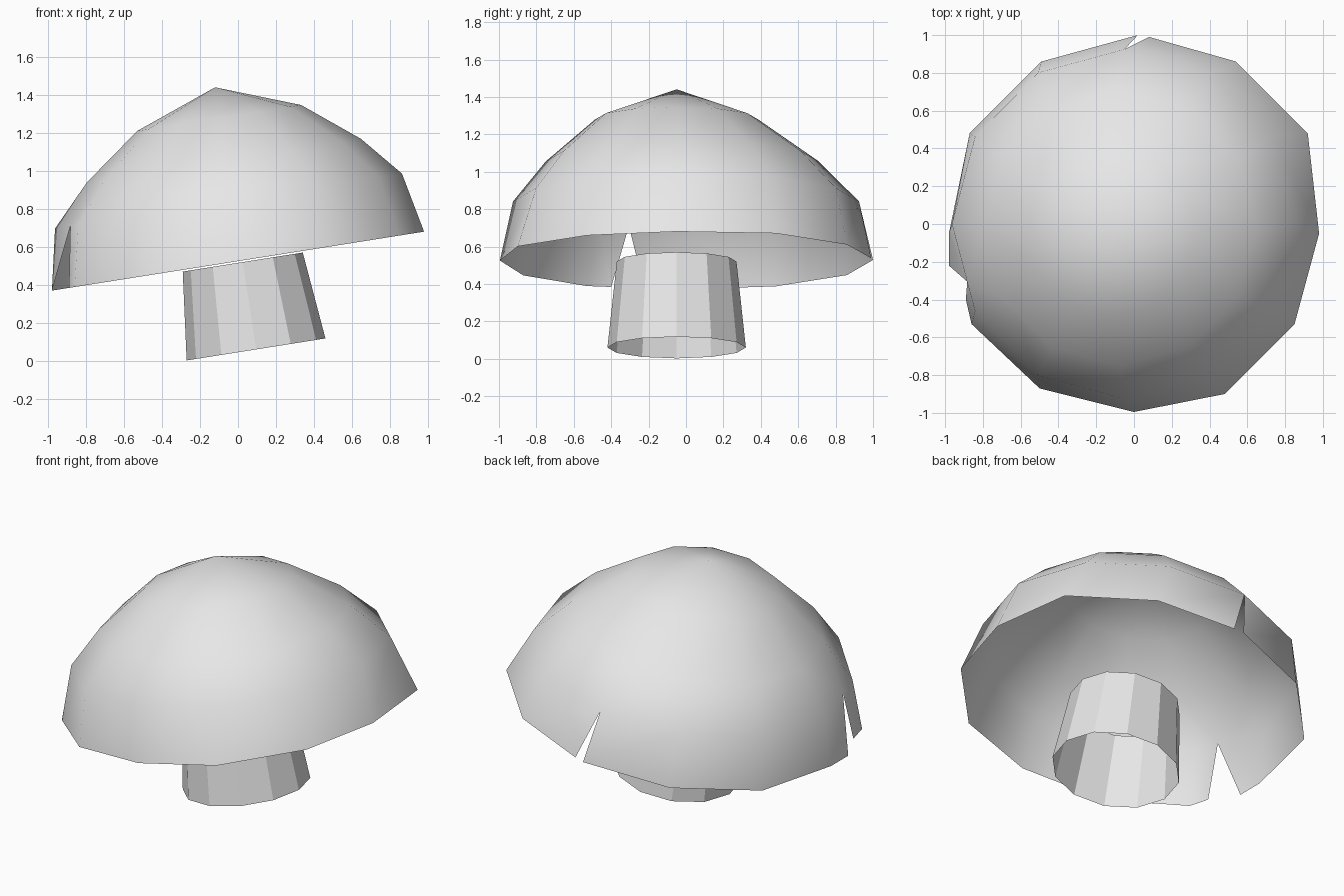
import bpy
import bmesh
import math
from mathutils import Vector

cube = bpy.data.objects.get("Cube")
if cube:
    bpy.data.objects.remove(cube)

SIDES = 12
TILT = math.radians(9)
ACROSS = Vector((math.cos(TILT), 0, math.sin(TILT)))
AXIS = Vector((-math.sin(TILT), 0, math.cos(TILT)))
SIDE = Vector((0, 1, 0))
RIM_CENTRE = Vector((0, 0, 0.525))

grey = bpy.data.materials.new("plain_grey")
grey.use_nodes = True
colour = (0.8, 0.8, 0.8, 1)
grey.diffuse_color = colour
grey.node_tree.nodes["Principled BSDF"].inputs["Base Color"].default_value = colour


def finish(bm, name, smooth):
    mesh = bpy.data.meshes.new(name)
    bm.to_mesh(mesh)
    bm.free()
    mesh.materials.append(grey)
    for poly in mesh.polygons:
        poly.use_smooth = smooth
    obj = bpy.data.objects.new(name, mesh)
    bpy.context.collection.objects.link(obj)
    return obj


def ring(bm, centre, radius):
    """Circle of vertices lying in the tilted plane."""
    verts = []
    for k in range(SIDES):
        a = math.tau * k / SIDES
        verts.append(bm.verts.new(
            centre + ACROSS * (radius * math.cos(a)) + SIDE * (radius * math.sin(a))))
    return verts


def rim_vert(bm, x, y):
    return bm.verts.new((x, y, RIM_CENTRE.z + x * math.tan(TILT)))


# Cap: thin open shell, uneven rim
bm = bmesh.new()
rim_points = [(0.98, -0.05), (0.92, 0.48), (0.54, 0.86), (0.08, 0.99),
              (-0.49, 0.86), (-0.87, 0.48), (-0.98, -0.05), (-0.86, -0.53),
              (-0.5, -0.87), (0, -0.995), (0.48, -0.9), (0.85, -0.53)]
rim = [rim_vert(bm, x, y) for x, y in rim_points]
levels = [(0.925, 0.32, 0, 0), (0.73, 0.535, 0.01, -0.02), (0.437, 0.76, 0.02, -0.05)]
rings = [ring(bm, RIM_CENTRE + AXIS * h + ACROSS * u + SIDE * v, r)
         for r, h, u, v in levels]
apex = bm.verts.new(RIM_CENTRE + AXIS * 0.923 + ACROSS * 0.024 + SIDE * -0.05)
low, mid, high = rings

# Narrow split at the back, wide notch on one side
split = rim_vert(bm, 0.02, 1.0)
notch_top = bm.verts.new(low[6].co.lerp(low[7].co, 0.66))
notch_a = rim_vert(bm, -0.98, -0.22)
notch_b = rim_vert(bm, -0.89, -0.4)

for k in range(SIDES):
    n = (k + 1) % SIDES
    if k == 6:
        bm.faces.new((rim[k], notch_a, notch_top, low[k]))
        bm.faces.new((notch_b, rim[n], low[n], notch_top))
        bm.faces.new((low[k], notch_top, mid[k]))
        bm.faces.new((notch_top, low[n], mid[n], mid[k]))
    else:
        start = split if k == 3 else rim[k]
        bm.faces.new((start, rim[n], low[n], low[k]))
        bm.faces.new((low[k], low[n], mid[n], mid[k]))
    bm.faces.new((mid[k], mid[n], high[n], high[k]))
    bm.faces.new((high[k], high[n], apex))
finish(bm, "cap", True)

# Stem: open faceted tube, slightly tapered
bm = bmesh.new()
foot = ring(bm, Vector((0.095, -0.05, 0.06)), 0.37)
head = ring(bm, Vector((0.025, -0.05, 0.52)), 0.32)
for k in range(SIDES):
    n = (k + 1) % SIDES
    bm.faces.new((foot[k], foot[n], head[n], head[k]))
finish(bm, "stem", False)
